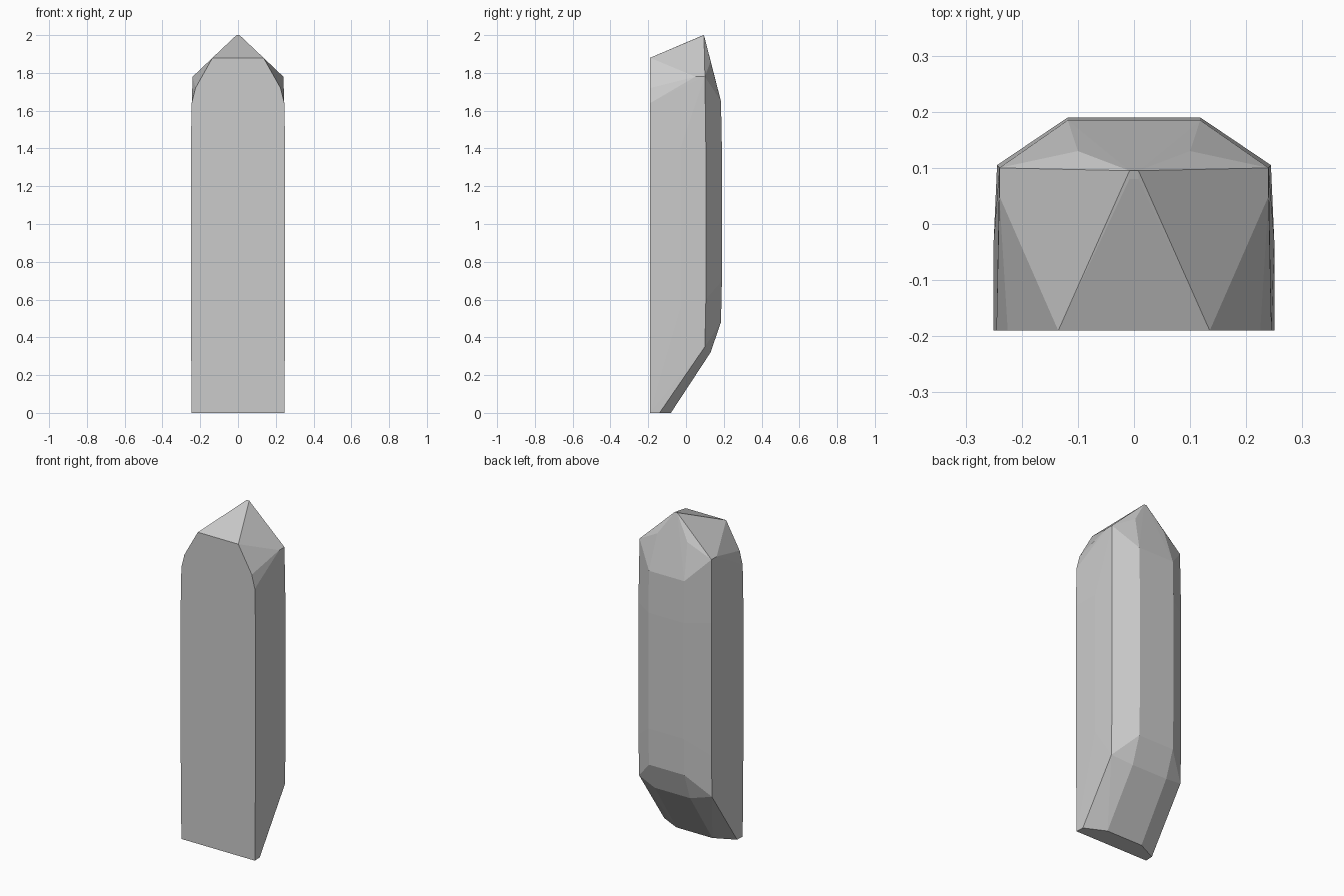
import bpy, bmesh, math

if "Cube" in bpy.data.objects:
    bpy.data.objects.remove(bpy.data.objects["Cube"])

# Half outlines (x, y, z), mirrored across x
front = [(0.245, -0.19, 0), (0.25, -0.19, 0.55), (0.25, -0.19, 1.4),
         (0.245, -0.19, 1.64), (0.225, -0.19, 1.72), (0.135, -0.19, 1.88)]
side = [(0.243, -0.14, 0), (0.243, 0.1, 0.35), (0.25, -0.03, 0.55),
        (0.25, -0.03, 1.4), (0.244, 0.105, 0.6), (0.244, 0.105, 1.4),
        (0.24, 0.1, 1.78), (0.24, 0.05, 1.78)]
back = [(0.12, -0.08, 0), (0.118, 0.13, 0.32), (0.118, 0.185, 0.48),
        (0.118, 0.19, 0.7), (0.118, 0.19, 1.4), (0.118, 0.185, 1.65),
        (0.1, 0.13, 1.86)]
tip = [(0.008, 0.095, 2.0), (0.008, 0.08, 1.995)]

# Faceted crystal body: hull over the mirrored outlines
bm = bmesh.new()
for x, y, z in front + side + back + tip:
    for s in (-1, 1):
        bm.verts.new((s * x, y, z))
hull = bmesh.ops.convex_hull(bm, input=bm.verts[:])
loose = {g for g in hull["geom_interior"] + hull["geom_unused"]
         if isinstance(g, bmesh.types.BMVert)}
bmesh.ops.delete(bm, geom=list(loose), context='VERTS')

# Merge coplanar triangles into clean flat facets
bmesh.ops.dissolve_limit(bm, angle_limit=math.radians(0.5),
                         verts=bm.verts[:], edges=bm.edges[:])
bmesh.ops.recalc_face_normals(bm, faces=bm.faces[:])
mesh = bpy.data.meshes.new("crystal_shard")
bm.to_mesh(mesh)
bm.free()
bpy.context.collection.objects.link(bpy.data.objects.new("crystal_shard", mesh))
